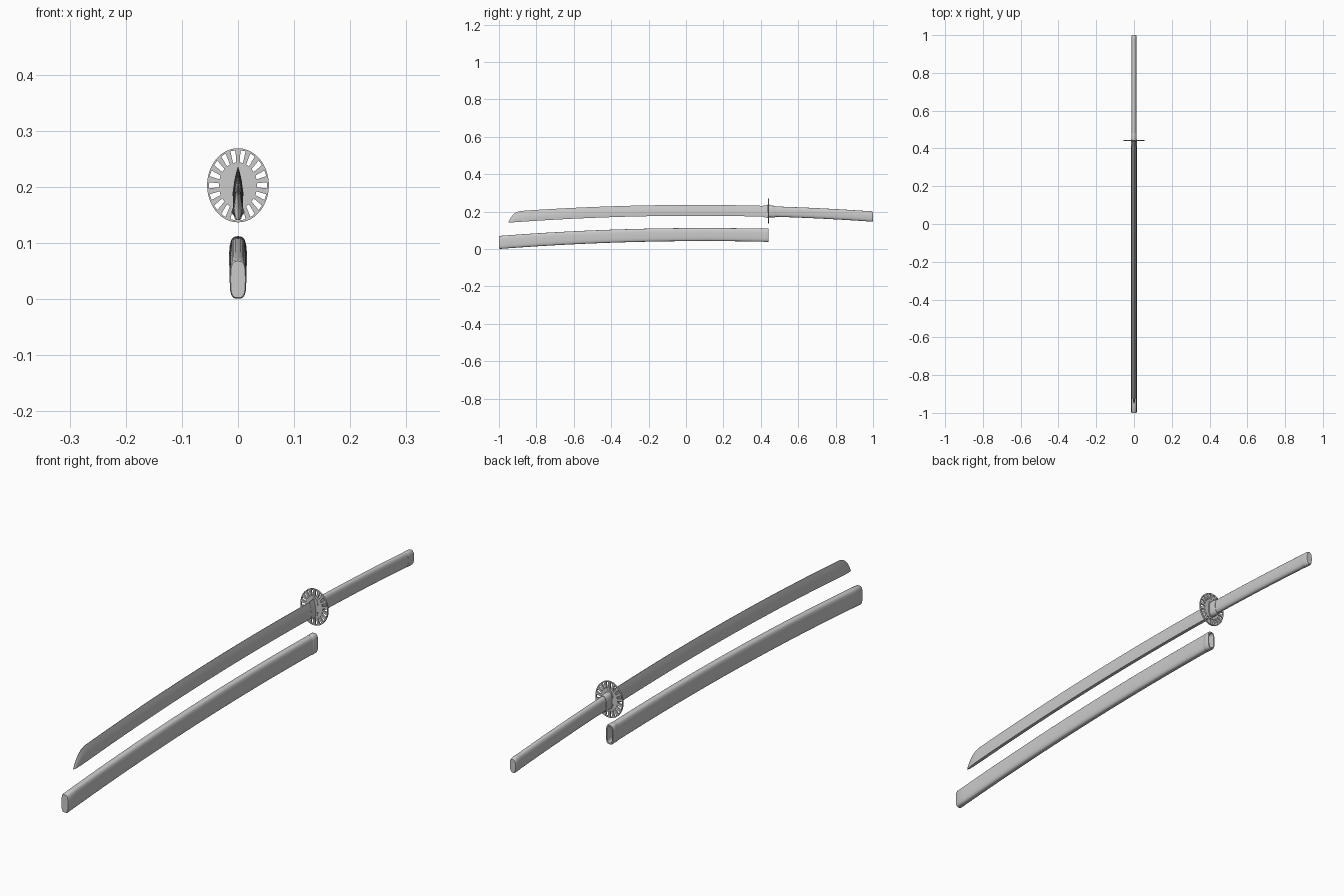
import bpy, bmesh
from math import sin, cos, pi

if "Cube" in bpy.data.objects:
    bpy.data.objects.remove(bpy.data.objects["Cube"])


def finish(name, bm, angle=35):
    bmesh.ops.recalc_face_normals(bm, faces=bm.faces)
    me = bpy.data.meshes.new(name)
    bm.to_mesh(me)
    bm.free()
    ob = bpy.data.objects.new(name, me)
    bpy.context.collection.objects.link(ob)
    bpy.ops.object.select_all(action='DESELECT')
    ob.select_set(True)
    bpy.context.view_layer.objects.active = ob
    bpy.ops.object.shade_smooth_by_angle(angle=angle * pi / 180)
    return ob


def loft(name, rings, angle=35):
    bm = bmesh.new()
    loops = [[bm.verts.new(p) for p in r] for r in rings]
    n = len(loops[0])
    for a, b in zip(loops, loops[1:]):
        for i in range(n):
            j = (i + 1) % n
            bm.faces.new((a[i], a[j], b[j], b[i]))
    bm.faces.new(loops[0])
    bm.faces.new(loops[-1])
    return finish(name, bm, angle)


def oval(y, z, hx, hz, p=2.6, n=32):
    # rounded-oval section across the y axis
    def s(v, r):
        return r * abs(v) ** (2 / p) * (1 if v >= 0 else -1)
    return [(s(cos(2 * pi * i / n), hx), y, z + s(sin(2 * pi * i / n), hz)) for i in range(n)]


def span(a, b, n):
    return [a + (b - a) * i / n for i in range(n + 1)]


def sword_mid(y):
    return 0.207 - 0.037 * (y - 0.05) ** 2


def sheath_mid(y):
    return 0.0775 - 0.0349 * (y - 0.1) ** 2


# Blade section: sharp edge on top, ridges near the flat back below
def blade_ring(y, h=1.0, grow=1.0):
    w = h ** 0.6 * grow
    lo = sword_mid(y) - 0.029 * grow
    H = 0.058 * h * grow
    sec = [(0.0065, 0), (0.0085, 0.30), (0.0055, 0.68), (0.0006, 1)]
    right = [(x * w, y, lo + H * f) for x, f in sec]
    return right + [(-x, yy, z) for x, yy, z in reversed(right)]


tip = [(-0.95, 0.03), (-0.943, 0.28), (-0.935, 0.50), (-0.92, 0.77), (-0.905, 0.92), (-0.885, 1)]
loft("blade", [blade_ring(y, h) for y, h in tip] +
     [blade_ring(y) for y in span(-0.84, 0.44, 26)], 20)
loft("blade_collar", [blade_ring(0.412, 1, 1.08), blade_ring(0.44, 1, 1.15)], 20)

# Openwork guard: hub, spokes and thin rim
SP, SUB = 18, 8
N = SP * SUB
bm = bmesh.new()
levels = [0.25, 0.62, 0.945, 1.0]
zc = 0.203
grid = [[bm.verts.new((0.055 * r * sin(2 * pi * i / N), 0.4385, zc + 0.066 * r * cos(2 * pi * i / N)))
         for i in range(N)] for r in levels]
bm.faces.new(grid[0])
for k in range(3):
    for i in range(N):
        if k == 1 and (i + SUB // 4) % SUB >= SUB // 2:
            continue
        j = (i + 1) % N
        bm.faces.new((grid[k][i], grid[k][j], grid[k + 1][j], grid[k + 1][i]))
ext = bmesh.ops.extrude_face_region(bm, geom=bm.faces[:], use_keep_orig=True)
bmesh.ops.translate(bm, vec=(0, 0.006, 0),
                    verts=[g for g in ext["geom"] if isinstance(g, bmesh.types.BMVert)])
finish("guard", bm)

# Washers on both faces of the guard
for name, y in (("front_washer", 0.4365), ("back_washer", 0.4445)):
    loft(name, [oval(y, 0.2025, 0.017, 0.036), oval(y + 0.002, 0.2025, 0.017, 0.036)])

# Grip with its ferrule and end cap
loft("grip_ferrule", [oval(y, sword_mid(y), 0.0145 * s, 0.031 * s)
                      for y, s in ((0.446, 0.98), (0.449, 1), (0.475, 1), (0.479, 0.95))])
loft("grip", [oval(y, sword_mid(y), 0.0125, 0.0275) for y in span(0.47, 0.98, 16)])
loft("grip_cap", [oval(y, sword_mid(y), 0.0133 * s, 0.028 * s)
                  for y, s in ((0.965, 0.97), (0.968, 1), (0.992, 1), (0.998, 0.94), (1.0, 0.85))])


# Hollow sheath: outside from tip to mouth, then back down the inside
def sheath_ring(y, hx, hz):
    return oval(y, sheath_mid(y), hx, hz, 3.2)


outer = [sheath_ring(-1.0, 0.0130, 0.0325), sheath_ring(-0.996, 0.0148, 0.0348)]
outer += [sheath_ring(y, 0.0148, 0.0348) for y in span(-0.95, 0.438, 28)]
inner = [sheath_ring(y, 0.0105, 0.0305) for y in span(0.438, -0.96, 28)]
loft("sheath", outer + inner)

# Collar around the sheath mouth
c = [(0.413, 0.0148, 0.0348), (0.415, 0.0158, 0.0358), (0.438, 0.0158, 0.0358),
     (0.441, 0.0148, 0.0348), (0.441, 0.0105, 0.0305), (0.413, 0.0105, 0.0305),
     (0.413, 0.0148, 0.0348)]
bm_ring = [sheath_ring(*v) for v in c[:-1]]
bm = bmesh.new()
loops = [[bm.verts.new(p) for p in r] for r in bm_ring]
for a, b in zip(loops, loops[1:] + loops[:1]):
    for i in range(len(a)):
        j = (i + 1) % len(a)
        bm.faces.new((a[i], a[j], b[j], b[i]))
finish("sheath_collar", bm)
